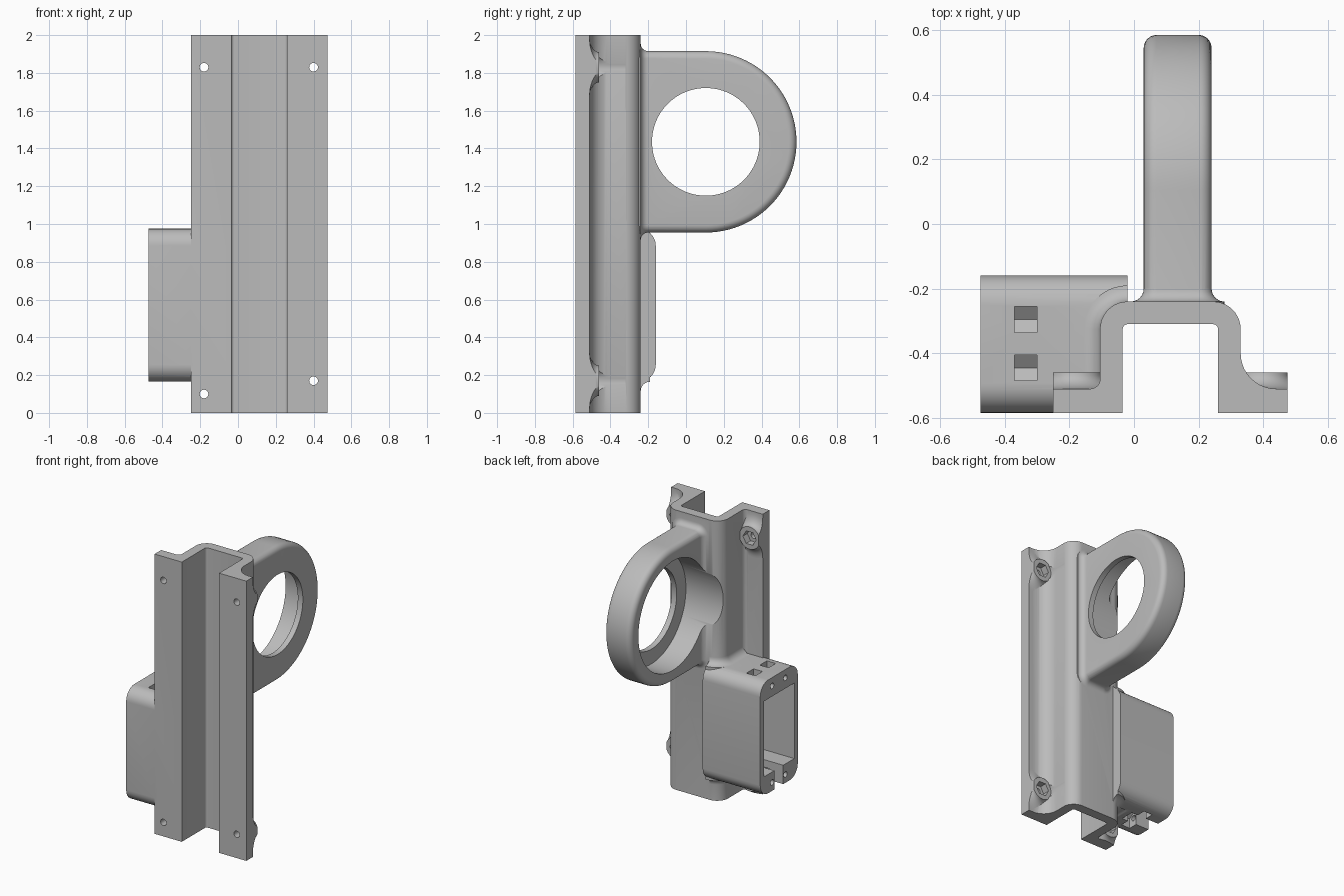
import bpy, bmesh
from math import sin, cos, pi, radians

old = bpy.data.objects.get("Cube")
if old:
    bpy.data.objects.remove(old, do_unlink=True)

grey = bpy.data.materials.new("plain grey")
grey.use_nodes = True
grey.diffuse_color = (0.5, 0.5, 0.5, 1)
grey.node_tree.nodes["Principled BSDF"].inputs["Base Color"].default_value = (0.5, 0.5, 0.5, 1)


# ---- helpers ----
def arc(cu, cv, r, a0, a1, n=10):
    angles = [radians(a0 + (a1 - a0) * i / n) for i in range(n + 1)]
    return [(cu + r * cos(a), cv + r * sin(a)) for a in angles]


def circle(cu, cv, r, n=48):
    return arc(cu, cv, r, 0, 360, n)[:-1]


def rounded_rect(u0, u1, v0, v1, r):
    return (arc(u1 - r, v1 - r, r, 0, 90, 8) + arc(u0 + r, v1 - r, r, 90, 180, 8)
            + arc(u0 + r, v0 + r, r, 180, 270, 8) + arc(u1 - r, v0 + r, r, 270, 360, 8))


def loft(name, axis, layers):
    """Skin a stack of (position along axis, 2D loop) layers into a closed solid."""
    place = {"x": lambda u, v, w: (w, u, v),
             "y": lambda u, v, w: (u, w, v),
             "z": lambda u, v, w: (u, v, w)}[axis]
    bm = bmesh.new()
    rings = [[bm.verts.new(place(u, v, w)) for u, v in loop] for w, loop in layers]
    n = len(rings[0])
    for a, b in zip(rings, rings[1:]):
        for i in range(n):
            bm.faces.new((a[i], a[(i + 1) % n], b[(i + 1) % n], b[i]))
    bm.faces.new(rings[0])
    bm.faces.new(rings[-1])
    bmesh.ops.recalc_face_normals(bm, faces=bm.faces)
    mesh = bpy.data.meshes.new(name)
    bm.to_mesh(mesh)
    bm.free()
    mesh.materials.append(grey)
    ob = bpy.data.objects.new(name, mesh)
    bpy.context.collection.objects.link(ob)
    return ob


def prism(name, axis, loop, lo, hi):
    return loft(name, axis, [(lo, loop), (hi, loop)])


def block(name, x0, x1, y0, y1, z0, z1):
    return prism(name, "z", [(x0, y0), (x1, y0), (x1, y1), (x0, y1)], z0, z1)


def combine(target, tool, operation):
    bpy.context.view_layer.objects.active = target
    mod = target.modifiers.new("boolean", "BOOLEAN")
    mod.operation, mod.solver, mod.object = operation, "EXACT", tool
    bpy.ops.object.modifier_apply(modifier=mod.name)
    bpy.data.objects.remove(tool, do_unlink=True)


FRONT, FOOT, BACK = -0.585, -0.51, -0.24
MID = 0.57   # housing mid height

# ---- hat-section rail ----
profile = [(-0.25, FRONT), (-0.035, FRONT)]
profile += arc(-0.02, -0.325, 0.015, 180, 90, 4) + arc(0.245, -0.325, 0.015, 90, 0, 4)
profile += [(0.26, FRONT), (0.475, FRONT), (0.475, FOOT)]
profile += arc(0.44, -0.40, 0.11, 270, 180)
profile += arc(0.245, -0.325, 0.085, 0, 90) + arc(-0.02, -0.325, 0.085, 90, 180)
profile += arc(-0.135, -0.48, 0.03, 0, -90, 6) + [(-0.25, FOOT)]
rail = prism("bracket", "z", profile, 0, 2)

# ---- screw bosses on the feet, clipped to the foot edges ----
screws = [(-0.18, 1.83), (-0.18, 0.10), (0.40, 1.83), (0.40, 0.17)]
for x, z in screws:
    layers = [(-0.56, circle(x, z, 0.16))]
    for i in range(9):
        a = i * pi / 16
        layers.append((FOOT + 0.05 * (1 - cos(a)), circle(x, z, 0.08 + 0.08 * (1 - sin(a)))))
    boss = loft("screw_boss", "y", layers)
    x0, x1 = (-0.25, -0.06) if x < 0 else (0.29, 0.475)
    combine(boss, block("clip", x0, x1, -0.7, 0, 0, 2), "INTERSECT")
    combine(rail, boss, "UNION")

# ---- ring holder: D outline with rounded rims ----
def d_outline(inset):
    r = 0.48 - inset
    return arc(0.105, 1.435, r, -90, 90, 48) + [(-0.27, 1.435 + r), (-0.27, 1.435 - r)]


R = 0.04
layers = []
for i in range(7):
    a = i * pi / 12
    layers.append((0.03 + R * (1 - cos(a)), d_outline(R * (1 - sin(a)))))
layers += [(0.27 - w, loop) for w, loop in reversed(layers)]
combine(rail, loft("ring_holder", "x", layers), "UNION")

# flared root where the ring meets the rail
layers = []
for i in range(8):
    a = max(i - 1, 0) * pi / 12
    d = R * (1 - sin(a))
    y = BACK - 0.02 if i == 0 else BACK + R * (1 - cos(a))
    layers.append((y, rounded_rect(0.03 - d, 0.24 + d, 0.955 - d, 1.915 + d, R + d)))
combine(rail, loft("ring_root", "y", layers), "UNION")

# ---- connector housing ----
housing = prism("housing", "x", rounded_rect(FRONT, -0.16, 0.165, 0.975, 0.09), -0.475, -0.02)
combine(housing, block("channel", -0.06, 0.2, -0.7, -0.29, 0, 2), "DIFFERENCE")
combine(rail, housing, "UNION")

# fillets between housing and rail, above and below
for side in (1, -1):
    layers = []
    for i in range(8):
        a = max(i - 1, 0) * pi / 12
        d = 0.05 * (1 - sin(a))
        h = 0.35 if i == 0 else 0.405 + 0.05 * (1 - cos(a))
        loop = [(-0.105 - d, -0.5)] + arc(-0.02, -0.325, 0.085 + d, 180, 90)
        loop += [(-0.02, -0.28), (-0.07, -0.32), (-0.07, -0.5)]
        layers.append((MID + side * h, loop))
    combine(rail, loft("housing_fillet", "z", layers), "UNION")

# ---- cuts: bearing seat and smaller through hole ----
for r, x0, x1 in ((0.39, -0.1, 0.20), (0.285, 0.15, 0.3)):
    combine(rail, prism("bore", "x", circle(0.105, 1.435, r, 96), x0, x1), "DIFFERENCE")

# ---- cuts: screw holes with hexagonal nut pockets ----
for x, z in screws:
    for r, n, y0, y1 in ((0.023, 24, -0.7, -0.3), (0.052, 6, -0.51, -0.4), (0.073, 32, -0.46, -0.32)):
        combine(rail, prism("screw_cut", "y", circle(x, z, r, n), y0, y1), "DIFFERENCE")

# ---- cuts: housing cavity, cable notch, nut slots and face screw holes ----
combine(rail, block("cavity", -0.6, -0.14, -0.545, -0.2, 0.30, 0.84), "DIFFERENCE")
combine(rail, block("notch", -0.6, -0.25, -0.42, -0.32, 0.1, 0.35), "DIFFERENCE")
for side in (1, -1):
    for y in (-0.295, -0.445):
        slot = [(y - 0.04, MID + side * 0.5), (y - 0.04, MID + side * 0.335), (y, MID + side * 0.305),
                (y + 0.04, MID + side * 0.335), (y + 0.04, MID + side * 0.5)]
        combine(rail, prism("nut_slot", "x", slot, -0.37, -0.30), "DIFFERENCE")
        hole = circle(y, MID + side * 0.345, 0.02, 20)
        combine(rail, prism("face_hole", "x", hole, -0.6, -0.26), "DIFFERENCE")

# ---- shading ----
bpy.ops.object.select_all(action="DESELECT")
rail.select_set(True)
bpy.context.view_layer.objects.active = rail
bpy.ops.object.shade_smooth_by_angle(angle=radians(30))
